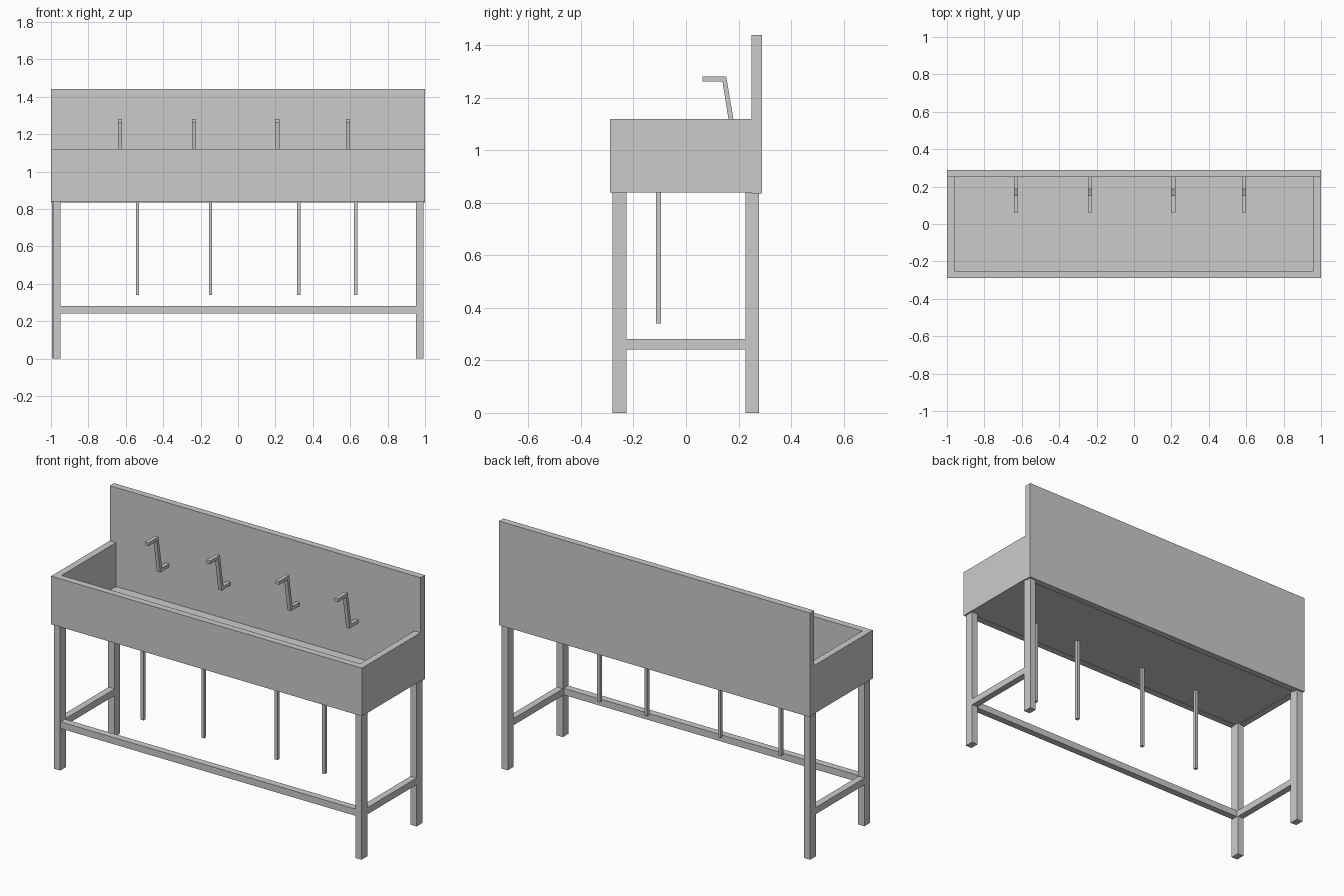
import bpy, bmesh

if "Cube" in bpy.data.objects:
    bpy.data.objects.remove(bpy.data.objects["Cube"])


def box(name, x0, x1, y0, y1, z0, z1):
    bm = bmesh.new()
    bmesh.ops.create_cube(bm, size=1.0)
    for v in bm.verts:
        v.co = (x1 if v.co.x > 0 else x0,
                y1 if v.co.y > 0 else y0,
                z1 if v.co.z > 0 else z0)
    return finish(name, bm)


def finish(name, bm):
    bmesh.ops.recalc_face_normals(bm, faces=bm.faces)
    mesh = bpy.data.meshes.new(name)
    bm.to_mesh(mesh)
    bm.free()
    ob = bpy.data.objects.new(name, mesh)
    bpy.context.collection.objects.link(ob)
    return ob


def extrude_x(name, profile, x, width):
    """Extrude a (y, z) outline along x, centred on x."""
    bm = bmesh.new()
    face = bm.faces.new([bm.verts.new((x - width / 2, y, z)) for y, z in profile])
    ext = bmesh.ops.extrude_face_region(bm, geom=[face])
    moved = [g for g in ext["geom"] if isinstance(g, bmesh.types.BMVert)]
    bmesh.ops.translate(bm, verts=moved, vec=(width, 0, 0))
    return finish(name, bm)


# Trough: floor, front wall, side walls and tall splashback
box("trough_floor", -0.96, 0.96, -0.25, 0.25, 0.842, 0.865)
box("front_wall", -1, 1, -0.289, -0.25, 0.84, 1.12)
box("left_wall", -1, -0.96, -0.25, 0.25, 0.84, 1.12)
box("right_wall", 0.96, 1, -0.25, 0.25, 0.84, 1.12)
box("splashback", -1, 1, 0.25, 0.289, 0.835, 1.44)

# Legs, reaching up to just above the trough floor
legs = {
    "front_left_leg": (-0.988, -0.28, -0.227),
    "back_left_leg": (-0.994, 0.226, 0.279),
    "front_right_leg": (0.951, -0.28, -0.227),
    "back_right_leg": (0.951, 0.226, 0.279),
}
for name, (x, y0, y1) in legs.items():
    box(name, x, x + 0.04, y0, y1, 0, 0.866)

# Stretchers between the legs
box("front_stretcher", -0.95, 0.953, -0.275, -0.235, 0.242, 0.281)
box("left_stretcher", -0.99, -0.951, -0.23, 0.23, 0.242, 0.281)
box("right_stretcher", 0.951, 0.99, -0.23, 0.23, 0.242, 0.281)

# Drain pipes hanging below the floor
for i, x in enumerate((-0.537, -0.147, 0.325, 0.629)):
    box(f"drain_pipe_{i + 1}", x - 0.009, x + 0.009, -0.114, -0.095, 0.34, 0.845)

# Bent taps coming out of the splashback
tap_profile = [(0.062, 1.262), (0.139, 1.262), (0.170, 1.068), (0.252, 1.068),
               (0.252, 1.088), (0.186, 1.088), (0.153, 1.282), (0.062, 1.281)]
for i, x in enumerate((-0.63, -0.235, 0.21, 0.588)):
    extrude_x(f"tap_{i + 1}", tap_profile, x, 0.022)
